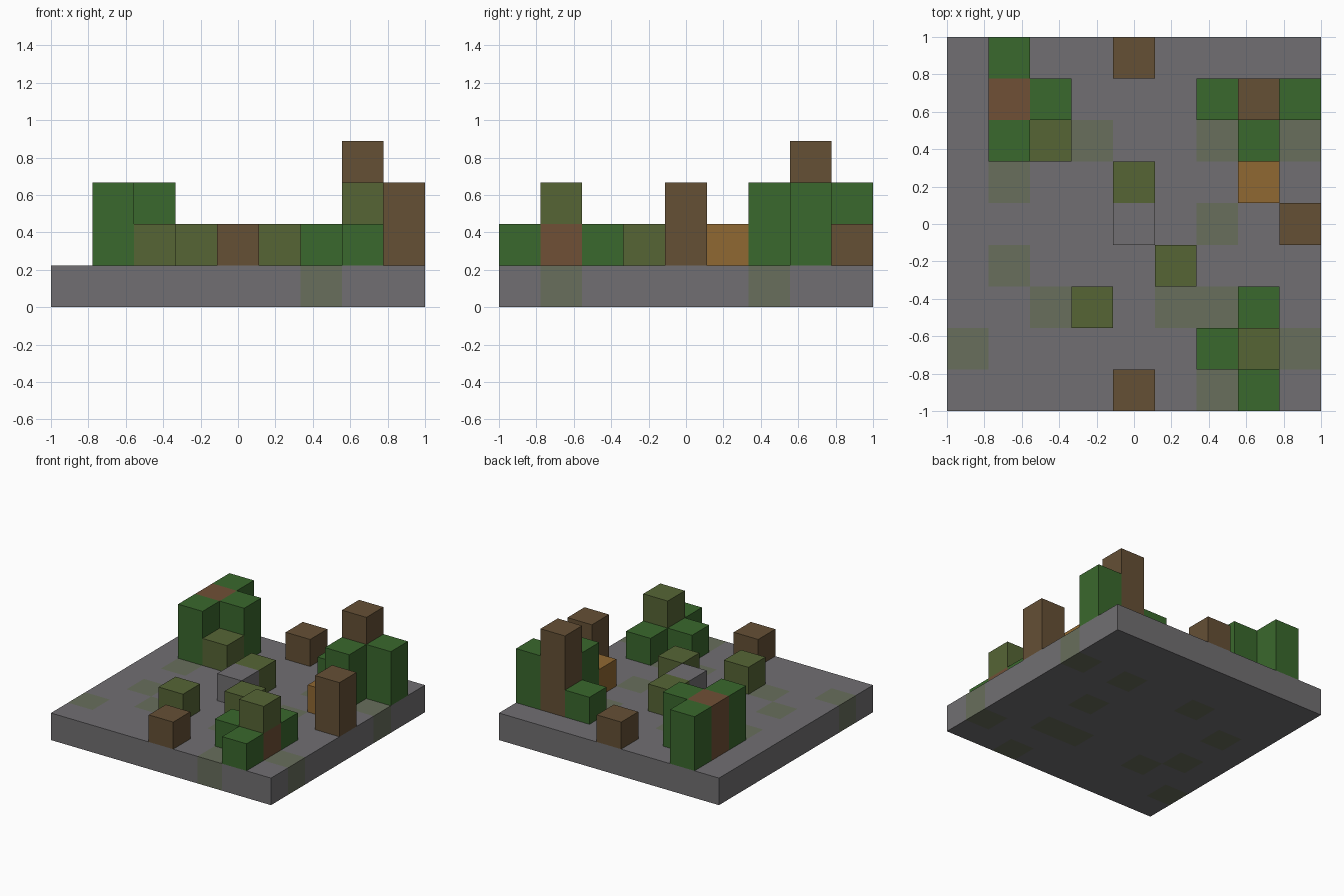
import bpy
import bmesh
from mathutils import Vector

GRID = 9
CELL = 2 / GRID

# Remove the default cube
default = bpy.data.objects.get("Cube")
if default:
    bpy.data.objects.remove(default, do_unlink=True)


def material(name, color):
    mat = bpy.data.materials.new(name)
    mat.use_nodes = True
    rgba = (*color, 1)
    mat.diffuse_color = rgba
    bsdf = next(n for n in mat.node_tree.nodes if n.type == "BSDF_PRINCIPLED")
    bsdf.inputs["Base Color"].default_value = rgba
    return mat


stone = material("stone grey", (.165, .159, .168))
moss = material("mossy stone", (.138, .156, .107))
leaf = material("leaf green", (.042, .138, .026))
olive = material("olive green", (.093, .130, .036))
wood = material("wood brown", (.130, .080, .036))
bark = material("reddish bark", (.162, .080, .037))
amber = material("amber", (.279, .138, .032))


def add_object(name, bm, mats, location=(0, 0, 0)):
    mesh = bpy.data.meshes.new(name)
    bm.to_mesh(mesh)
    bm.free()
    for mat in mats:
        mesh.materials.append(mat)
    obj = bpy.data.objects.new(name, mesh)
    obj.location = location
    bpy.context.collection.objects.link(obj)
    return obj


def cell_centre(index):
    return -1 + (index + .5) * CELL


def column(name, col, row, levels, mat, start=1):
    """Square block standing on a grid cell, counted in cell heights."""
    bm = bmesh.new()
    bmesh.ops.create_cube(bm, size=CELL)
    bmesh.ops.scale(bm, vec=(1, 1, levels), verts=bm.verts)
    z = (start + levels / 2) * CELL
    add_object(name, bm, [mat], (cell_centre(col), cell_centre(row), z))


def ground_slab(moss_cells):
    """One-cell-thick slab, cut into cells so that some can be mossy."""
    bm = bmesh.new()
    bmesh.ops.create_cube(bm, size=2)
    bmesh.ops.scale(bm, vec=(1, 1, CELL / 2), verts=bm.verts)
    for axis in (Vector((1, 0, 0)), Vector((0, 1, 0))):
        for k in range(1, GRID):
            geom = bm.verts[:] + bm.edges[:] + bm.faces[:]
            bmesh.ops.bisect_plane(bm, geom=geom, plane_co=axis * (-1 + k * CELL),
                                   plane_no=axis)
    for face in bm.faces:
        centre = face.calc_center_median()
        cell = tuple(min(GRID - 1, int((v + 1) / CELL)) for v in centre.xy)
        face.material_index = int(cell in moss_cells)
    add_object("ground_slab", bm, [stone, moss], (0, 0, CELL / 2))


# Ground
ground_slab({(3, 6), (6, 6), (8, 6), (1, 5), (6, 4), (1, 3), (2, 2),
             (5, 2), (6, 2), (0, 1), (8, 1), (6, 0)})

# Tall bush around a trunk, back left corner of the plan
column("bush_trunk", 1, 7, 2, bark)
for n, (col, row) in enumerate([(1, 8), (2, 7), (1, 6)], 1):
    column(f"bush_leaves_{n}", col, row, 2, leaf)

# Tall tree
column("tall_tree_trunk", 7, 7, 3, wood)
for n, (col, row, levels) in enumerate([(6, 7, 1), (8, 7, 2), (7, 6, 2)], 1):
    column(f"tall_tree_leaves_{n}", col, row, levels, leaf)

# Small tree with an olive crown
column("small_tree_trunk", 7, 1, 1, bark)
column("small_tree_crown", 7, 1, 1, olive, start=2)
for n, (col, row) in enumerate([(7, 0), (6, 1), (7, 2)], 1):
    column(f"small_tree_leaves_{n}", col, row, 1, leaf)

# Loose shrubs, stumps and blocks
for n, (col, row) in enumerate([(2, 6), (4, 5), (5, 3), (3, 2)], 1):
    column(f"shrub_{n}", col, row, 1, olive)
for n, (col, row, levels) in enumerate([(4, 8, 1), (4, 0, 1), (8, 4, 2)], 1):
    column(f"stump_{n}", col, row, levels, wood)
column("amber_block", 7, 5, 1, amber)
column("stone_block", 4, 4, 1, stone)
